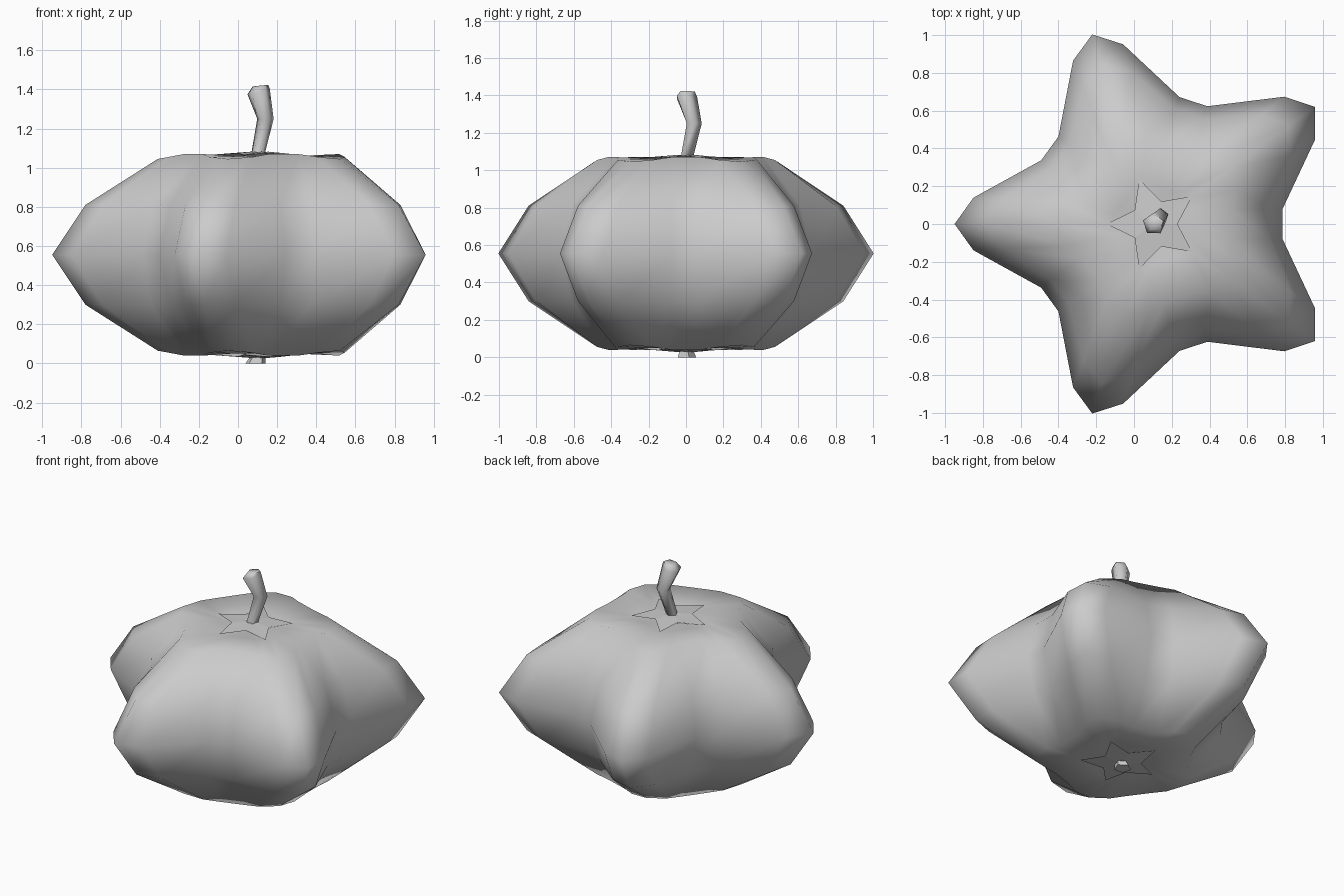
import bpy, bmesh
from math import radians, cos, sin, pi
from mathutils import Vector

if "Cube" in bpy.data.objects:
    bpy.data.objects.remove(bpy.data.objects["Cube"])

CX, MID = 0.105, 0.555          # fruit axis and mirror height
LOBES = [36 + 72 * i for i in range(5)]


def make(name, rings, cap_start=True, cap_end=True, smooth=True):
    """Skin a stack of equal-length rings."""
    bm = bmesh.new()
    rows = [[bm.verts.new(p) for p in ring] for ring in rings]
    n = len(rows[0])
    for a, b in zip(rows, rows[1:]):
        for i in range(n):
            j = (i + 1) % n
            bm.faces.new((a[i], a[j], b[j], b[i]))
    for row, cap in ((rows[0], cap_start), (rows[-1], cap_end)):
        if cap:
            c = bm.verts.new(sum((v.co for v in row), Vector()) / n)
            for i in range(n):
                bm.faces.new((row[i], row[(i + 1) % n], c))
    bmesh.ops.recalc_face_normals(bm, faces=bm.faces)
    me = bpy.data.meshes.new(name)
    bm.to_mesh(me)
    bm.free()
    ob = bpy.data.objects.new(name, me)
    bpy.context.collection.objects.link(ob)
    for p in me.polygons:
        p.use_smooth = smooth
    return ob


def polar(deg, r, z):
    return Vector((CX + r * cos(radians(deg)), r * sin(radians(deg)), z))


def lobed_ring(tip, shoulder, valley):
    """tip=(r,z), shoulder/valley=(half angle from own axis, r, z)."""
    pts = []
    for d in LOBES:
        sa, sr, sz = shoulder
        va, vr, vz = valley
        pts += [polar(d - 36 + va, vr, vz), polar(d - sa, sr, sz), polar(d, *tip),
                polar(d + sa, sr, sz), polar(d + 36 - va, vr, vz)]
    return pts


def flip(ring):
    return [Vector((p.x, p.y, 2 * MID - p.z)) for p in ring]


# Star-lobed fruit body, symmetric about its widest ring
equator = lobed_ring((1.055, MID), (8.3, 0.965, MID), (6.5, 0.685, MID))
upper = [
    lobed_ring((0.885, 0.81), (9.5, 0.81, 0.81), (7.5, 0.62, 0.81)),
    lobed_ring((0.515, 1.045), (14, 0.475, 1.055), (11, 0.42, 1.07)),
    lobed_ring((0.24, 1.06), (14, 0.22, 1.06), (11, 0.20, 1.06)),
    lobed_ring((0.08, 1.04), (14, 0.08, 1.04), (11, 0.08, 1.04)),
]
make("fruit_body", [flip(r) for r in reversed(upper)] + [equator] + upper)


# Five-pointed calyx leaves, top and bottom
def star(tip_r, tip_z, notch_r, notch_z):
    return [p for d in LOBES for p in
            (polar(d - 36, notch_r, notch_z), polar(d, tip_r, tip_z))]


calyx = [star(0.08, 1.045, 0.08, 1.045), star(0.25, 1.066, 0.125, 1.075),
         star(0.06, 1.078, 0.05, 1.082)]
make("top_calyx", calyx, smooth=False)
make("bottom_calyx", [flip(r) for r in calyx], smooth=False)


# Bent five-sided stem
def tube_ring(x, y, z, r, tilt=0.0):
    return [Vector((x + r * cos(a), y + r * sin(a), z + tilt * r * cos(a)))
            for a in (2 * pi * i / 5 + 0.3 for i in range(5))]


stem = make("stem", [tube_ring(0.10, 0, 1.06, 0.036), tube_ring(0.14, 0.04, 1.25, 0.044),
                     tube_ring(0.105, 0, 1.39, 0.06, 0.25),
                     tube_ring(0.115, 0.005, 1.42, 0.042, 0.1)])

# Small flared nub under the fruit
nub = make("bottom_nub", [tube_ring(CX - 0.015, 0, 0, 0.054),
                          tube_ring(CX, 0, 0.05, 0.034)])

for ob in (stem, nub):
    ob.data.shade_smooth() if hasattr(ob.data, "shade_smooth") else None
    bpy.ops.object.select_all(action='DESELECT')
    ob.select_set(True)
    bpy.context.view_layer.objects.active = ob
    bpy.ops.object.shade_smooth_by_angle(angle=radians(75 if ob is stem else 40))
